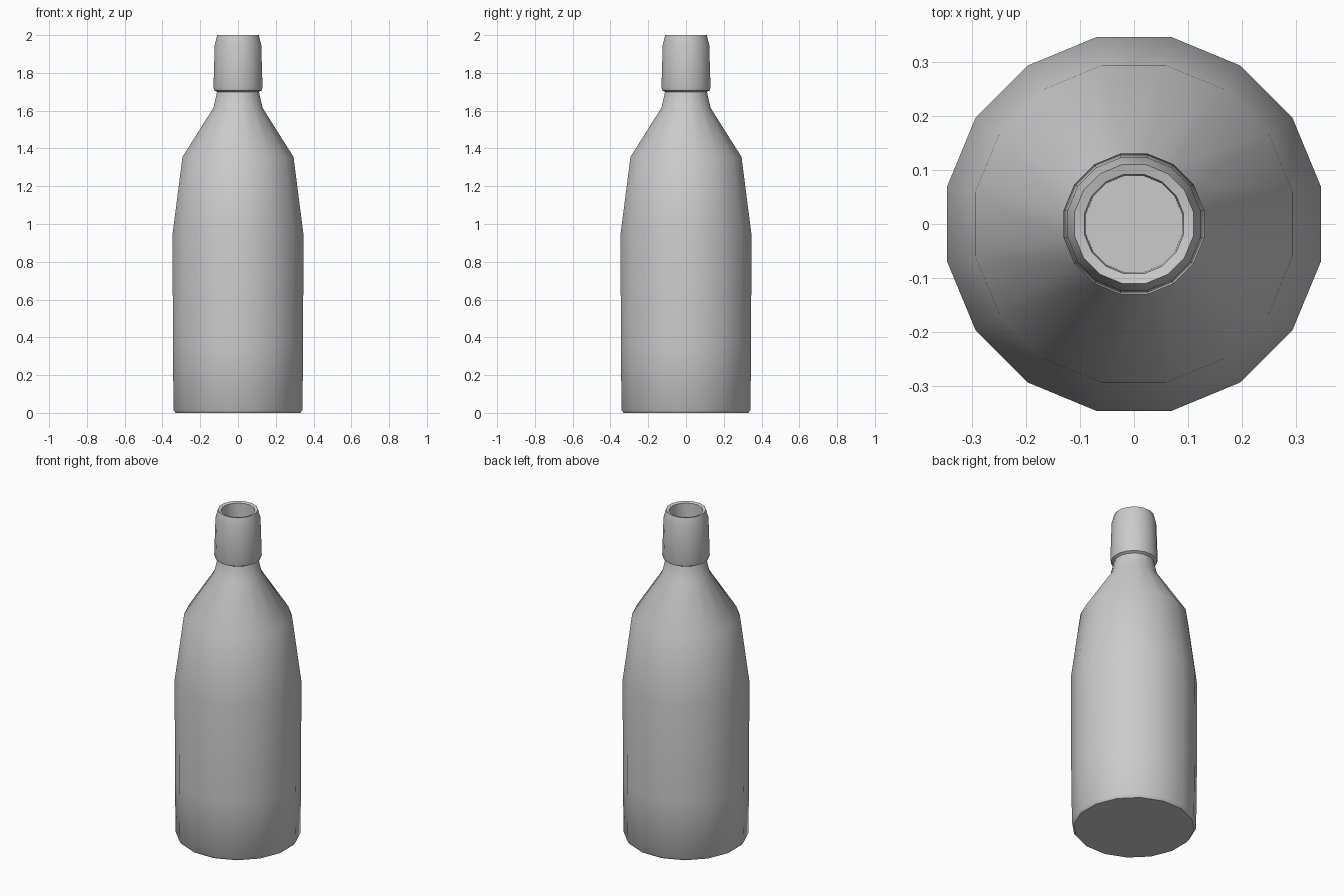
import bpy, bmesh, math

if "Cube" in bpy.data.objects:
    bpy.data.objects.remove(bpy.data.objects["Cube"])

SIDES = 16
FLAT = math.cos(math.pi / SIDES)  # profile widths are measured across the flats

# Outer wall from base to lip, then the inside of the mouth: (half width, z)
PROFILE = [
    (0.330, 0.0), (0.341, 0.015), (0.345, 0.36), (0.346, 0.95),
    (0.294, 1.355), (0.130, 1.615), (0.111, 1.70),
    (0.126, 1.708), (0.130, 1.722), (0.123, 1.95), (0.110, 2.0),
    (0.092, 1.995), (0.089, 1.70),
]


def lathe(name, profile):
    bm = bmesh.new()
    rings = []
    for w, z in profile:
        r = w / FLAT
        rings.append([bm.verts.new((r * math.cos((i + 0.5) * math.tau / SIDES),
                                    r * math.sin((i + 0.5) * math.tau / SIDES), z))
                      for i in range(SIDES)])
    for a, b in zip(rings, rings[1:]):
        for i in range(SIDES):
            j = (i + 1) % SIDES
            bm.faces.new((a[i], a[j], b[j], b[i]))
    # Base and mouth floor
    bm.faces.new(rings[0][::-1])
    bm.faces.new(rings[-1])
    bmesh.ops.recalc_face_normals(bm, faces=bm.faces)
    mesh = bpy.data.meshes.new(name)
    bm.to_mesh(mesh)
    bm.free()
    obj = bpy.data.objects.new(name, mesh)
    bpy.context.collection.objects.link(obj)
    return obj


# Bottle
bottle = lathe("bottle", PROFILE)
bpy.context.view_layer.objects.active = bottle
bottle.select_set(True)
bpy.ops.object.shade_smooth_by_angle(angle=math.radians(45))
